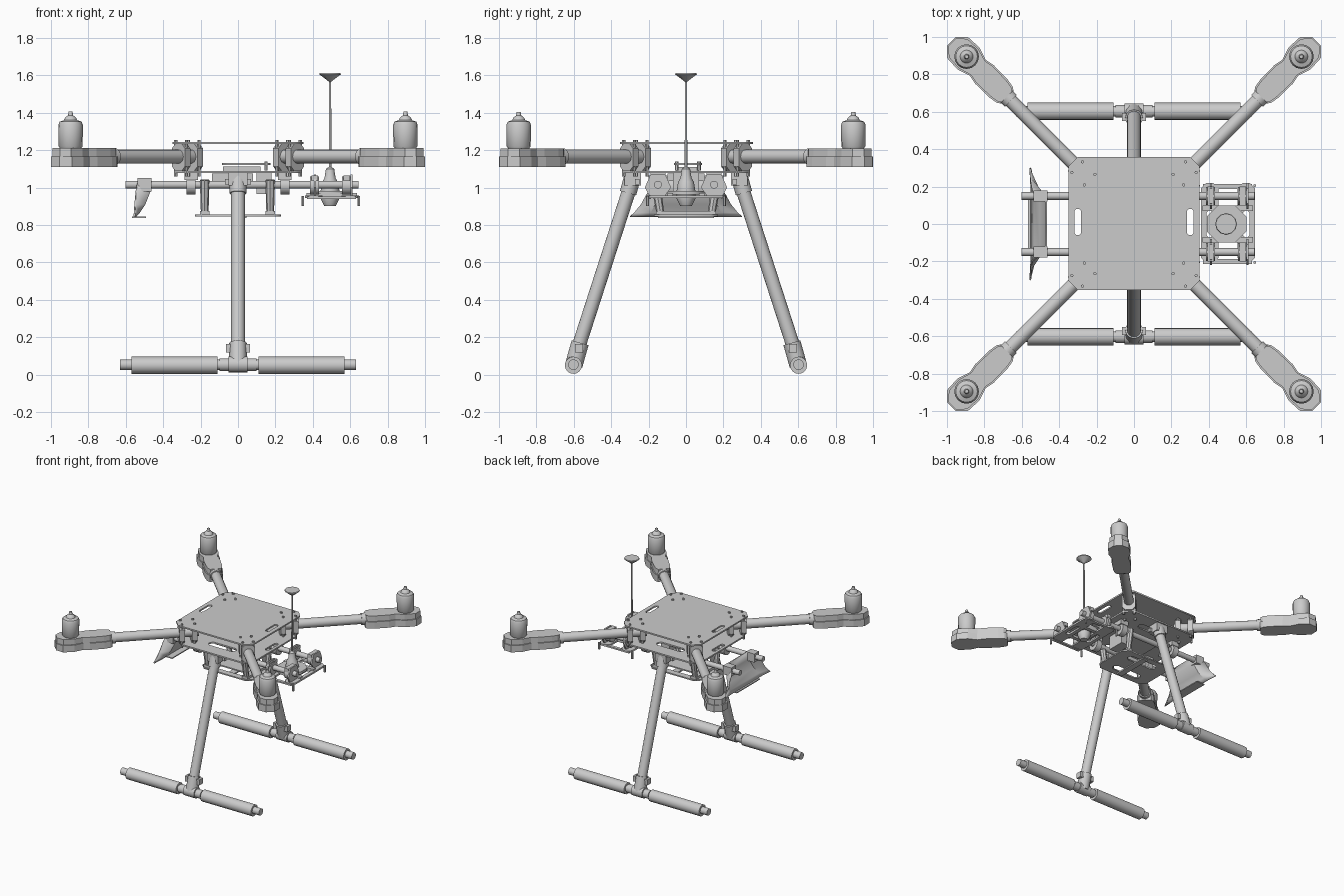
import bpy, bmesh, math
from mathutils import Vector, Matrix

if "Cube" in bpy.data.objects:
    bpy.data.objects.remove(bpy.data.objects["Cube"])

SIDES = (-1, 1)
CORNERS = [(sx, sy) for sx in SIDES for sy in SIDES]


def make(name, bm, matrix=None, smooth=True):
    bmesh.ops.recalc_face_normals(bm, faces=bm.faces[:])
    me = bpy.data.meshes.new(name)
    bm.to_mesh(me)
    bm.free()
    ob = bpy.data.objects.new(name, me)
    bpy.context.collection.objects.link(ob)
    if matrix:
        ob.matrix_world = matrix
    if smooth:
        bpy.ops.object.select_all(action='DESELECT')
        ob.select_set(True)
        bpy.context.view_layer.objects.active = ob
        bpy.ops.object.shade_smooth_by_angle(angle=math.radians(35))
    return ob


def box(name, centre, size, matrix=None):
    bm = bmesh.new()
    bmesh.ops.create_cube(bm, size=1, matrix=Matrix.Translation(centre) @ Matrix.Diagonal((*size, 1)))
    return make(name, bm, matrix, False)


def tube(name, a, b, r, r2=None, sides=16, matrix=None):
    a, b = Vector(a), Vector(b)
    d = b - a
    m = Matrix.Translation((a + b) / 2) @ d.to_track_quat('Z', 'Y').to_matrix().to_4x4()
    bm = bmesh.new()
    bmesh.ops.create_cone(bm, cap_ends=True, segments=sides, radius1=r,
                          radius2=r if r2 is None else r2, depth=d.length, matrix=m)
    return make(name, bm, matrix)


def lathe(name, profile, matrix, sides=16):
    bm = bmesh.new()
    vs = [bm.verts.new((r, 0, z)) for r, z in profile]
    es = [bm.edges.new(p) for p in zip(vs, vs[1:])]
    bmesh.ops.spin(bm, geom=vs + es, axis=(0, 0, 1), cent=(0, 0, 0), angle=2 * math.pi, steps=sides)
    bmesh.ops.remove_doubles(bm, verts=bm.verts[:], dist=1e-5)
    return make(name, bm, matrix)


def prism(name, outline, depth, matrix):
    """Outline in local xy, extruded along local z from 0 to depth."""
    bm = bmesh.new()
    f = bm.faces.new([bm.verts.new((x, y, 0)) for x, y in outline])
    out = bmesh.ops.extrude_face_region(bm, geom=[f])
    vs = [v for v in out['geom'] if isinstance(v, bmesh.types.BMVert)]
    bmesh.ops.translate(bm, verts=vs, vec=(0, 0, depth))
    return make(name, bm, matrix, False)


def rect(cx, cy, w, h, c):
    """Rectangle outline with chamfered corners."""
    x, y = w / 2, h / 2
    pts = [(x, y - c), (x - c, y), (c - x, y), (-x, y - c),
           (-x, c - y), (c - x, -y), (x - c, -y), (x, c - y)]
    return [(cx + a, cy + b) for a, b in pts]


def plate(name, z, thick, loops):
    """Flat plate; the first loop is the outline, the others are holes."""
    cu = bpy.data.curves.new(name, 'CURVE')
    cu.dimensions, cu.fill_mode, cu.extrude = '2D', 'BOTH', thick / 2
    for pts in loops:
        s = cu.splines.new('POLY')
        s.points.add(len(pts) - 1)
        for p, (x, y) in zip(s.points, pts):
            p.co = (x, y, 0, 1)
        s.use_cyclic_u = True
    ob = bpy.data.objects.new(name, cu)
    bpy.context.collection.objects.link(ob)
    ob.location.z = z
    bpy.ops.object.select_all(action='DESELECT')
    ob.select_set(True)
    bpy.context.view_layer.objects.active = ob
    bpy.ops.object.convert(target='MESH')


# frame plates
slots = [rect(s * 0.3, 0.01, 0.035, 0.14, 0.01) for s in SIDES]
plate('top_plate', 1.238, 0.012, [rect(0, 0.003, 0.70, 0.71, 0.05)] + slots)
plate('bottom_plate', 1.083, 0.012, [rect(0, 0, 0.68, 0.68, 0.06)] + slots
      + [rect(0, s * 0.2, 0.24, 0.06, 0.02) for s in SIDES])

# arms: built along local x, then turned to each diagonal
pod = [(0.955, 0.045), (0.975, 0.06), (1.02, 0.068), (1.13, 0.07), (1.18, 0.06),
       (1.25, 0.083), (1.335, 0.079), (1.38, 0.032)]
pod_outline = pod + [(x, -y) for x, y in reversed(pod)]
lid_outline = [(x * 0.97 + 0.035, y * 0.88) for x, y in pod_outline]
motor = [(0, 1.2), (0.05, 1.2), (0.064, 1.22), (0.066, 1.335), (0.058, 1.352), (0.035, 1.36),
         (0.028, 1.375), (0.014, 1.385), (0.01, 1.405), (0, 1.405)]
for sx, sy in CORNERS:
    turn = Matrix.Rotation(math.atan2(sy, sx), 4, 'Z')
    tube('arm_tube', (0.3, 0, 1.165), (1.05, 0, 1.165), 0.037, matrix=turn)
    prism('motor_pod', pod_outline, 0.055, turn @ Matrix.Translation((0, 0, 1.11)))
    prism('motor_pod_lid', lid_outline, 0.045, turn @ Matrix.Translation((0, 0, 1.165)))
    lathe('motor', motor, turn @ Matrix.Translation((1.265, 0, 0)))
    tube('pod_collar', (0.93, 0, 1.165), (0.975, 0, 1.165), 0.045, matrix=turn)
    for d in (0.335, 0.43):
        block = rect(0, 0, 0.1, 0.145, 0.025)
        stand = Matrix(((0, 0, 1, d - 0.02), (1, 0, 0, 0), (0, 1, 0, 1.161), (0, 0, 0, 1)))
        prism('arm_clamp', block, 0.04, turn @ stand)
        for y in (-0.04, 0.04):
            tube('clamp_bolt', (d, y, 1.06), (d, y, 1.255), 0.009, sides=6, matrix=turn)

# landing gear
for s in SIDES:
    tube('leg', (0, s * 0.28, 1.06), (0, s * 0.6, 0.07), 0.037)
    tube('leg_socket', (0, s * 0.285, 1.06), (0, s * 0.31, 0.97), 0.045, sides=12)
    box('leg_bracket', (0, s * 0.285, 1.045), (0.1, 0.09, 0.07))
    box('leg_hinge_pin', (0, s * 0.26, 1.03), (0.14, 0.025, 0.03))
    tube('skid_tube', (-0.63, s * 0.602, 0.053), (0.63, s * 0.602, 0.053), 0.028)
    tube('skid_tee', (-0.1, s * 0.602, 0.053), (0.1, s * 0.602, 0.053), 0.034)
    tube('skid_tee_middle', (-0.05, s * 0.602, 0.055), (0.05, s * 0.602, 0.055), 0.043)
    tube('leg_foot', (0, s * 0.6, 0.05), (0, s * 0.566, 0.17), 0.047, sides=12)
    box('foot_clamp', (0, s * 0.572, 0.14), (0.13, 0.045, 0.045))
    for t in SIDES:
        tube('skid_foam', (t * 0.11, s * 0.602, 0.05), (t * 0.57, s * 0.602, 0.05), 0.046)

# payload rails with ring hangers
for s in SIDES:
    y = s * 0.15
    tube('payload_rail', (-0.6, y, 1.015), (0.645, y, 1.015), 0.021)
    for x in (-0.25, 0.25, 0.41, 0.58):
        tube('rail_ring', (x - 0.024, y, 1.01), (x + 0.024, y, 1.01), 0.048)
        if abs(x) < 0.3:
            box('rail_hanger', (x, y, 1.06), (0.07, 0.08, 0.04))
        else:
            box('damper_cap', (x, y, 1.05), (0.035, 0.1, 0.03))

# battery tray and its hangers
plate('battery_tray', 0.85, 0.01, [rect(0, 0, 0.46, 0.34, 0.04)]
      + [rect(0, s * 0.09, 0.26, 0.06, 0.02) for s in SIDES])
for x in (-0.178, 0.172):
    for s in SIDES:
        tube('tray_hanger', (x, s * 0.165, 1.04), (x, s * 0.135, 0.85), 0.026, 0.02, sides=8)
    box('tray_crossbar', (x, 0, 0.865), (0.05, 0.32, 0.02))
box('battery_strap', (0.02, 0, 0.842), (0.05, 0.3, 0.012))

# electronics around the lower plate
box('flight_controller_box', (0.14, 0.0, 1.025), (0.08, 0.14, 0.12))
box('controller_base', (0.02, 0.01, 1.1), (0.2, 0.12, 0.022))
plate('controller_plate', 1.125, 0.01, [rect(0.045, 0.01, 0.26, 0.15, 0.03)])
box('power_board', (-0.03, 0, 1.055), (0.22, 0.2, 0.04))
for y in (-0.05, 0.07):
    tube('controller_post', (0.15, y, 1.09), (0.15, y, 1.14), 0.01, sides=6)

# folded panel at the left end of the rails
bm = bmesh.new()
rows = []
for x, z, hw, edge in ((-0.465, 1.05, 0.16, -0.53), (-0.465, 0.985, 0.19, -0.54),
                       (-0.495, 0.91, 0.22, -0.545), (-0.525, 0.865, 0.25, -0.547),
                       (-0.545, 0.842, 0.27, -0.55)):
    rows.append([bm.verts.new(p) for p in ((edge, -hw - 0.03 * (1.05 - z) / 0.2, z), (x, -hw * 0.75, z),
                                           (x, hw * 0.75, z), (edge, hw + 0.03 * (1.05 - z) / 0.2, z))])
for a, b in zip(rows, rows[1:]):
    for i in range(3):
        bm.faces.new((a[i], a[i + 1], b[i + 1], b[i]))
panel = make('rear_panel', bm)
panel.modifiers.new('thickness', 'SOLIDIFY').thickness = 0.01
box('rear_panel_lip', (-0.53, 0, 0.842), (0.075, 0.3, 0.008))
for s in SIDES:
    box('rear_panel_clamp', (-0.5, s * 0.15, 1.015), (0.075, 0.06, 0.07))

# instrument mount at the right end of the rails
for x in (0.405, 0.6):
    plate('mount_plate', 0.95, 0.014, [rect(x, 0.005, 0.095, 0.43, 0.03),
                                      rect(x, 0.0, 0.035, 0.14, 0.01)])
    for s in SIDES:
        cheek = [(-0.03, 0.945), (0.04, 0.945), (0.07, 1.0), (0.04, 1.07), (-0.04, 1.07), (-0.07, 1.0)]
        upright = Matrix(((0, 0, 1, x), (s, 0, 0, s * 0.15), (0, 1, 0, 0), (0, 0, 0, 1)))
        prism('mount_cheek', cheek, 0.012, upright)
for s in SIDES:
    box('mount_side_bar', (0.5, s * 0.085, 0.957), (0.27, 0.03, 0.025))
    box('mount_rail_bar', (0.5, s * 0.2, 0.945), (0.26, 0.025, 0.012))
    for x in (0.345, 0.645):
        tube('mount_screw', (x, s * 0.205, 0.9), (x, s * 0.205, 0.955), 0.008, sides=6)
plate('mount_centre', 0.972, 0.02, [rect(0.495, 0, 0.21, 0.2, 0.06)])

# antenna
mast = [(0, 0.9), (0.03, 0.9), (0.05, 0.94), (0.05, 0.985), (0.042, 1.03), (0.03, 1.05), (0.022, 1.1),
        (0.007, 1.11), (0.006, 1.565), (0.018, 1.575), (0.058, 1.605), (0.055, 1.612), (0, 1.612)]
lathe('antenna', mast, Matrix.Translation((0.492, 0, 0)), 12)
